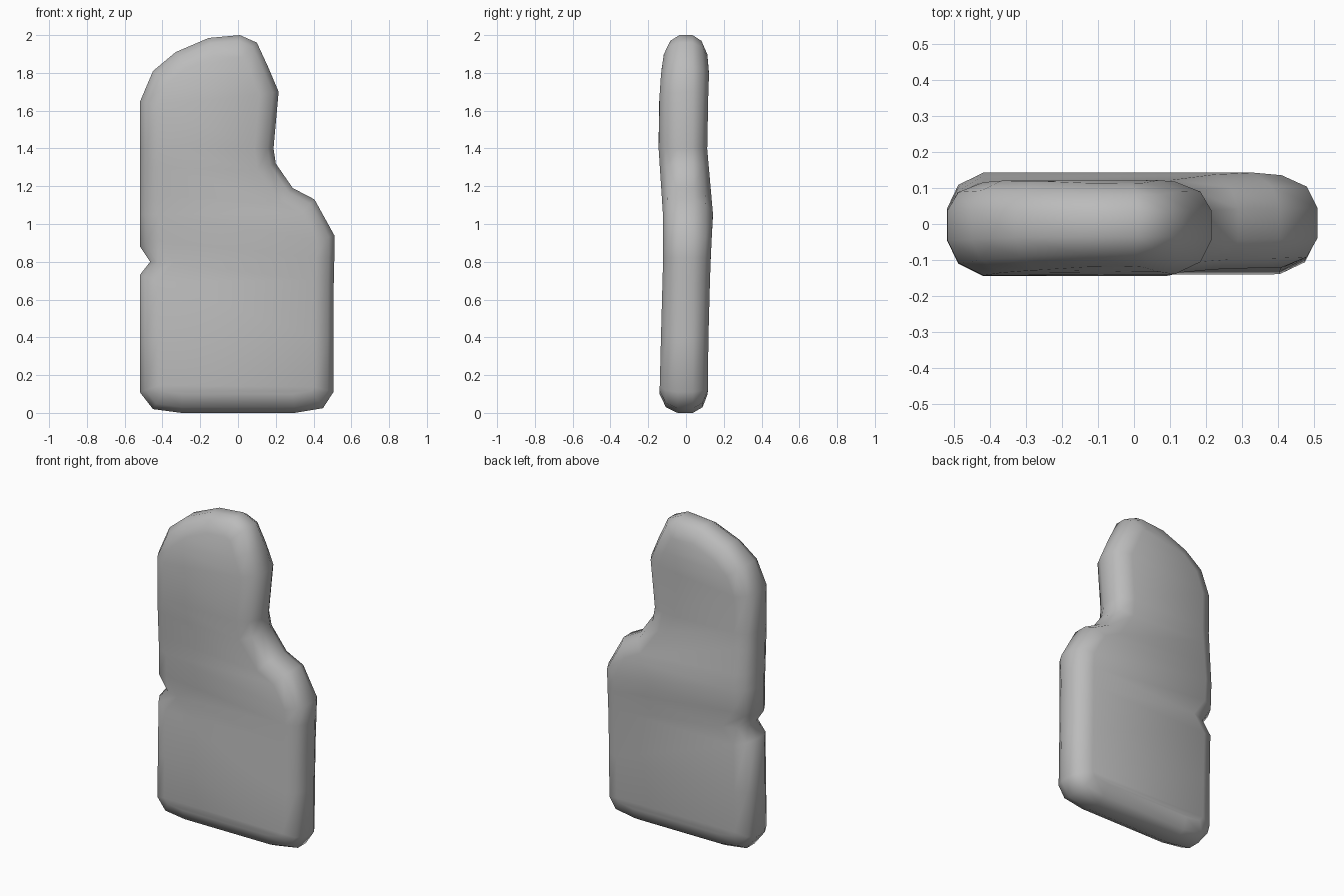
import bpy
import bmesh
from mathutils import Vector

cube = bpy.data.objects.get("Cube")
if cube:
    bpy.data.objects.remove(cube, do_unlink=True)

# Silhouette, both sides listed from bottom to top in matching rows
LEFT_EDGE = [(-.3, 0), (-.45, .02), (-.52, .11), (-.52, .4), (-.52, .73),
             (-.465, .8), (-.518, .88), (-.518, 1.05), (-.518, 1.15), (-.518, 1.3),
             (-.518, 1.4), (-.518, 1.65), (-.45, 1.81), (-.33, 1.91), (-.155, 1.985)]
RIGHT_EDGE = [(.3, 0), (.45, .025), (.505, .11), (.505, .4), (.507, .7),
              (.51, .82), (.51, .94), (.405, 1.13), (.29, 1.19), (.2, 1.32),
              (.188, 1.4), (.215, 1.7), (.16, 1.83), (.1, 1.96), (.01, 2)]
# Height, front depth, back depth: the slab bends gently
DEPTHS = [(.1, -.14, .115), (.5, -.13, .12), (.85, -.12, .132), (1.05, -.122, .143),
          (1.4, -.145, .112), (1.6, -.145, .115), (1.8, -.132, .122), (1.95, -.11, .108)]
# Inset and share of the depth for the rounded rim
RIM = [(.1, 1), (.03, .76), (0, .32)]


def depth(z, side):
    if z <= DEPTHS[0][0]:
        return DEPTHS[0][side]
    for a, b in zip(DEPTHS, DEPTHS[1:]):
        if z <= b[0]:
            t = (z - a[0]) / (b[0] - a[0])
            return a[side] + t * (b[side] - a[side])
    return DEPTHS[-1][side]


def inset(points, amount):
    """Move a counter-clockwise outline inward with mitred corners."""
    result = []
    for i, p in enumerate(points):
        before = (p - points[i - 1]).normalized()
        after = (points[(i + 1) % len(points)] - p).normalized()
        n1, n2 = Vector((-before.y, before.x)), Vector((-after.y, after.x))
        result.append(p + (n1 + n2) * amount / (1 + n1.dot(n2)))
    return result


outline = [Vector(p) for p in RIGHT_EDGE + LEFT_EDGE[::-1]]
count = len(outline)
bm = bmesh.new()

# Rings run from the front face around the rim to the back face
rings = []
for side, profile in ((1, RIM), (2, RIM[::-1])):
    for amount, share in profile:
        rings.append([bm.verts.new((p.x, depth(p.y, side) * share, p.y))
                      for p in inset(outline, amount)])
for a, b in zip(rings, rings[1:]):
    for i in range(count):
        j = (i + 1) % count
        bm.faces.new((a[i], a[j], b[j], b[i]))

# Broad faces as strips between matching rows
for ring in (rings[0], rings[-1]):
    for i in range(count // 2 - 1):
        bm.faces.new((ring[i], ring[i + 1], ring[count - 2 - i], ring[count - 1 - i]))
bmesh.ops.recalc_face_normals(bm, faces=bm.faces)
for face in bm.faces:
    face.smooth = True

mesh = bpy.data.meshes.new("slab")
bm.to_mesh(mesh)
bm.free()
slab = bpy.data.objects.new("slab", mesh)
bpy.context.collection.objects.link(slab)

# Plain grey
grey = bpy.data.materials.new("plain grey")
grey.use_nodes = True
colour = (.5, .5, .5, 1)
grey.diffuse_color = colour
grey.node_tree.nodes["Principled BSDF"].inputs["Base Color"].default_value = colour
mesh.materials.append(grey)
